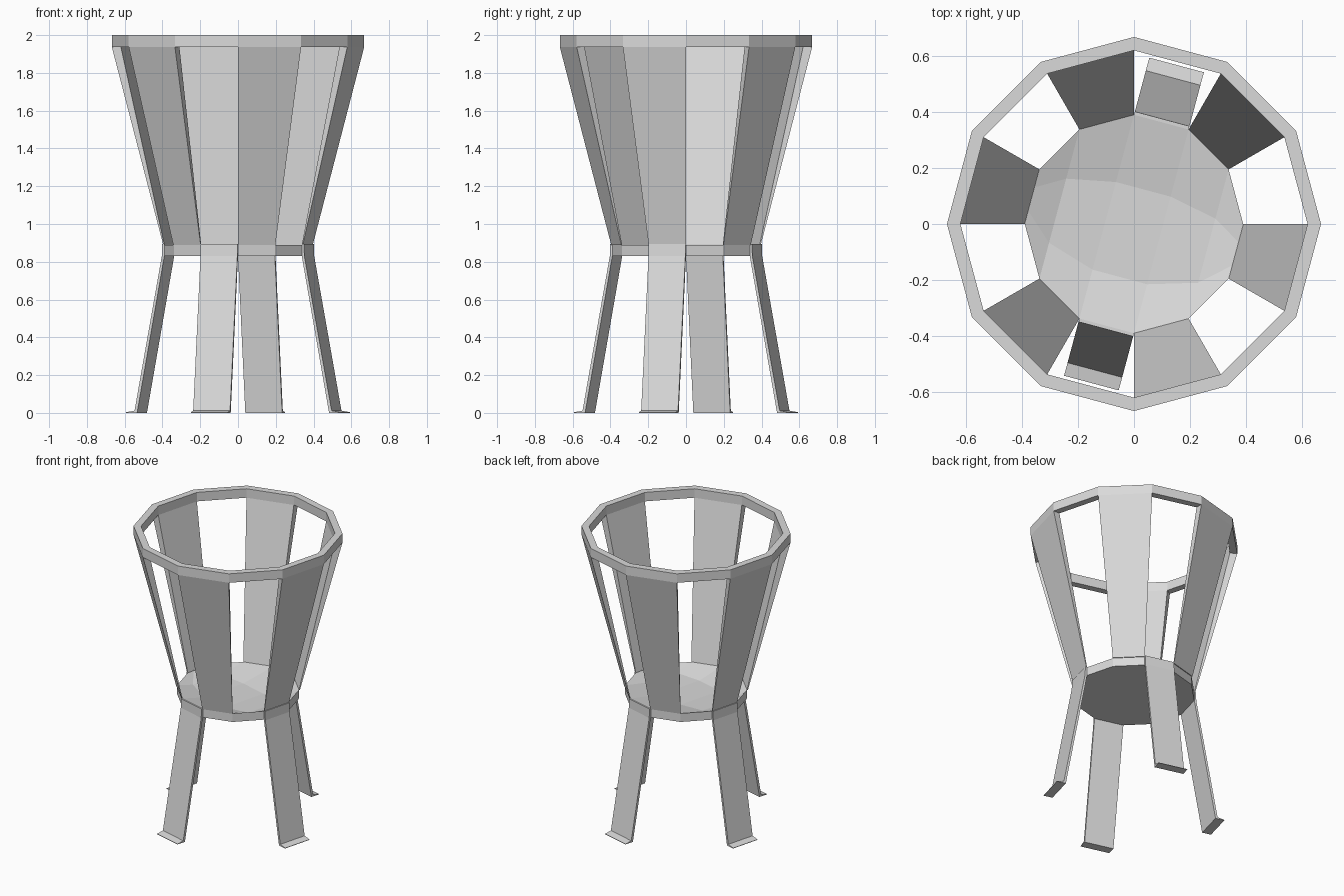
import bpy
import bmesh
from math import radians, sin, cos
from mathutils import Vector, Matrix

if "Cube" in bpy.data.objects:
    bpy.data.objects.remove(bpy.data.objects["Cube"], do_unlink=True)

SIDES = 12
STEP = 360 / SIDES
BASE_R, BASE_LOW, BASE_TOP = 0.39, 0.83, 0.89
RIM_IN, RIM_OUT, RIM_LOW, RIM_TOP = 0.62, 0.668, 1.937, 2.0

metal = bpy.data.materials.new("light_grey_metal")
metal.use_nodes = True
grey = (0.7, 0.7, 0.7, 1)
metal.diffuse_color = grey
metal.node_tree.nodes["Principled BSDF"].inputs["Base Color"].default_value = grey


def polar(r, deg, z):
    return Vector((r * cos(radians(deg)), r * sin(radians(deg)), z))


def finish(name, bm):
    bmesh.ops.recalc_face_normals(bm, faces=bm.faces)
    mesh = bpy.data.meshes.new(name)
    bm.to_mesh(mesh)
    bm.free()
    mesh.materials.append(metal)
    obj = bpy.data.objects.new(name, mesh)
    bpy.context.collection.objects.link(obj)
    return obj


def skin(bm, sections, closed=False):
    """Join equal-length point loops into a solid."""
    loops = [[bm.verts.new(p) for p in s] for s in sections]
    pairs = list(zip(loops, loops[1:]))
    if closed:
        pairs.append((loops[-1], loops[0]))
    else:
        bm.faces.new(loops[0])
        bm.faces.new(loops[-1])
    for a, b in pairs:
        for i in range(len(a)):
            j = (i + 1) % len(a)
            bm.faces.new((a[i], a[j], b[j], b[i]))


# Top rim: square section swept round the twelve corners
bm = bmesh.new()
corners = [(RIM_IN, RIM_LOW), (RIM_OUT, RIM_LOW), (RIM_OUT, RIM_TOP), (RIM_IN, RIM_TOP)]
skin(bm, [[polar(r, i * STEP, z) for r, z in corners] for i in range(SIDES)], closed=True)
finish("top_rim", bm)

# Base pan: strips across the polygon, dished in the middle, flat below
bm = bmesh.new()
dips = [0, 0.034, 0.045, 0.045, 0.034, 0]
grid = []
for k, dip in enumerate(dips):
    a = polar(BASE_R, 150 - k * STEP, BASE_TOP)
    b = polar(BASE_R, 180 + k * STEP, BASE_TOP)
    row = []
    for f in (0, 0.33, 0.76, 1):
        p = a.lerp(b, f)
        if 0 < f < 1:
            p.z -= dip
        row.append(bm.verts.new(p))
    grid.append(row)
for left, right in zip(grid, grid[1:]):
    for i in range(3):
        bm.faces.new((left[i], left[i + 1], right[i + 1], right[i]))
edge = [e for e in bm.edges if e.is_boundary]
wall = bmesh.ops.extrude_edge_only(bm, edges=edge)["geom"]
for v in wall:
    if isinstance(v, bmesh.types.BMVert):
        v.co.z = BASE_LOW
bmesh.ops.holes_fill(bm, edges=[e for e in bm.edges if e.is_boundary], sides=0)
finish("base_pan", bm)

# Six flared basket panels on alternate sides, thicker towards the rim
for n in range(6):
    start = 30 + n * 2 * STEP
    bm = bmesh.new()
    skin(bm, [[polar(r_in, start, z), polar(r_out, start, z),
               polar(r_out, start + STEP, z), polar(r_in, start + STEP, z)]
              for r_in, r_out, z in ((BASE_R, BASE_R + 0.006, BASE_TOP),
                                     (RIM_IN, RIM_OUT, RIM_LOW))])
    finish(f"basket_panel_{n + 1}", bm)

# Four splayed strap legs with turned-out feet, profile in radius and height
inner = BASE_R * cos(radians(STEP / 2))
half = BASE_R * sin(radians(STEP / 2))
profile = [(inner, 0.893), (inner + 0.012, 0.893), (inner + 0.014, BASE_LOW),
           (0.54, 0.012), (0.588, 0.003), (0.588, 0), (0.526, 0), (inner, BASE_LOW)]
for name, angle in (("back", 75), ("right", 165), ("front", 255), ("left", 345)):
    bm = bmesh.new()
    skin(bm, [[(r, side * half, z) for r, z in profile] for side in (-1, 1)])
    bm.transform(Matrix.Rotation(radians(angle), 4, "Z"))
    finish(f"{name}_leg", bm)
